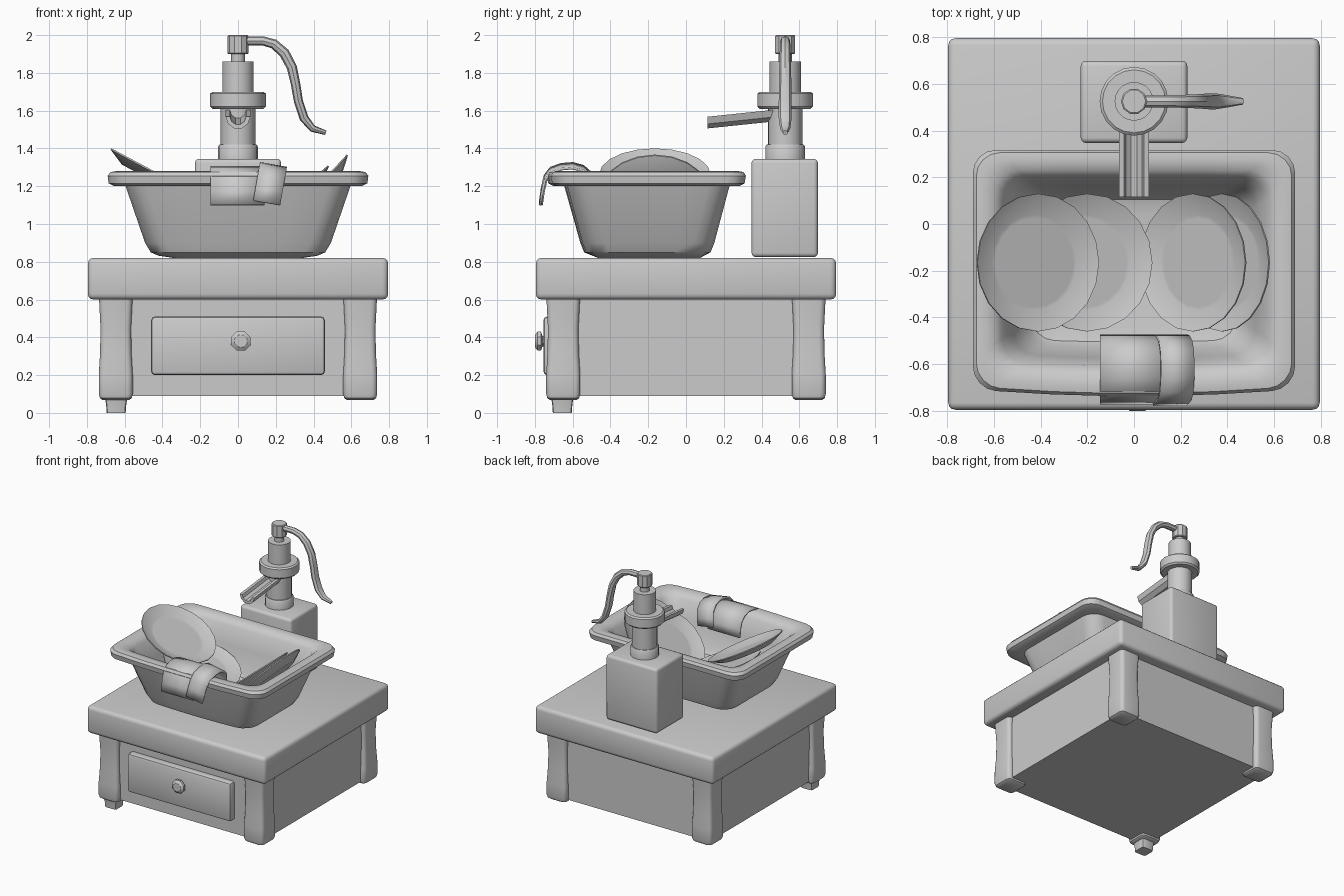
import bpy, bmesh, math
from mathutils import Matrix, Vector

if "Cube" in bpy.data.objects:
    bpy.data.objects.remove(bpy.data.objects["Cube"])


def finish(name, bm):
    bmesh.ops.recalc_face_normals(bm, faces=bm.faces)
    me = bpy.data.meshes.new(name)
    bm.to_mesh(me)
    bm.free()
    ob = bpy.data.objects.new(name, me)
    bpy.context.collection.objects.link(ob)
    return ob


def box(name, lo, hi, bevel=0.0, seg=3):
    bm = bmesh.new()
    lo, hi = Vector(lo), Vector(hi)
    bmesh.ops.create_cube(bm, size=1, matrix=Matrix.Translation((lo + hi) / 2)
                          @ Matrix.Diagonal((*(hi - lo), 1)))
    if bevel:
        bmesh.ops.bevel(bm, geom=bm.edges[:], offset=bevel, segments=seg,
                        profile=0.5, affect='EDGES')
    return finish(name, bm)


def loft(name, rings, closed=False):
    """Skin a list of equal-length point rings; cap the ends unless closed."""
    bm = bmesh.new()
    vs = [[bm.verts.new(p) for p in r] for r in rings]
    n = len(vs[0])
    pairs = list(zip(vs, vs[1:])) + ([(vs[-1], vs[0])] if closed else [])
    for a, b in pairs:
        for i in range(n):
            bm.faces.new((a[i], a[(i + 1) % n], b[(i + 1) % n], b[i]))
    if not closed:
        bm.faces.new(vs[0])
        bm.faces.new(vs[-1])
    return finish(name, bm)


def rrect(cx, cy, hx, hy, r, z, bulge=0.0, arc=4, edge=5):
    """Rounded rectangle ring with an optional outward bow on the -y side."""
    corners = []
    for k, (sx, sy) in enumerate([(1, 1), (-1, 1), (-1, -1), (1, -1)]):
        for i in range(arc + 1):
            a = math.radians(90 * k + 90 * i / arc)
            corners.append((sx * (hx - r) + r * math.cos(a),
                            sy * (hy - r) + r * math.sin(a)))
    pts = []
    for i, p in enumerate(corners):
        q = corners[(i + 1) % len(corners)]
        steps = edge if i % (arc + 1) == arc else 1
        pts += [(p[0] + (q[0] - p[0]) * t / steps, p[1] + (q[1] - p[1]) * t / steps)
                for t in range(steps)]
    return [(cx + x, cy + y - (bulge * (1 - (x / hx) ** 2) if y < -hy * 0.5 else 0), z)
            for x, y in pts]


def lathe(name, profile, sides, loc, rot=None):
    rings = [[(r * math.cos(math.tau * i / sides), r * math.sin(math.tau * i / sides), z)
              for i in range(sides)] for r, z in profile]
    ob = loft(name, rings)
    ob.data.transform(Matrix.Translation(loc) @ (rot or Matrix()))
    return ob


# Cabinet, drawer and knob
box("tabletop", (-.795, -.795, .6), (.795, .795, .82), .03)
box("cabinet_body", (-.70, -.70, .09), (.70, .70, .62))
box("drawer_front", (-.46, -.755, .2), (.46, -.68, .51), .02, 2)
lathe("drawer_knob", [(.03, 0), (.03, .02), (.055, .028), (.055, .045), (.035, .06)], 8,
      (.015, -.74, .38), Matrix.Rotation(math.radians(90), 4, 'X')
      @ Matrix.Rotation(math.radians(22.5), 4, 'Z'))

# Corner posts, slightly waisted
for sx in (-1, 1):
    for sy in (-1, 1):
        loft("corner_post", [rrect(sx * .647, sy * .65, h, h, .03, z, edge=1) for z, h in
             [(.068, .07), (.078, .084), (.1, .09), (.2, .09), (.32, .083), (.45, .081),
              (.55, .086), (.61, .089)]])

# Single small foot under the front left post
loft("foot", [rrect(-.645, -.655, h, h, .015, z, arc=2, edge=1) for z, h in
     [(0, .05), (.04, .053), (.075, .058)]])

# Wash basin: outside wall, rolled rim, inside wall
CY = -.195
basin = [(.82, .34, .27, .08, 0), (.832, .42, .29, .1, .01), (.85, .462, .325, .11, .02),
         (.9, .492, .345, .11, .02), (1.2, .595, .425, .11, .025),
         (1.2, .655, .475, .1, .03), (1.215, .685, .505, .1, .03),
         (1.255, .69, .512, .1, .03), (1.275, .675, .5, .1, .03),
         (1.28, .645, .47, .1, .03), (1.27, .6, .425, .1, .025), (1.24, .565, .395, .1, .02),
         (1.1, .52, .36, .1, .02), (.94, .465, .32, .1, .02), (.905, .44, .3, .1, .01),
         (.89, .39, .25, .1, 0)]
loft("wash_basin", [rrect(0, CY, hx, hy, r, z, b) for z, hx, hy, r, b in basin])

# Plates leaning against both ends
dish = [(.19, -.05), (.205, -.05), (.295, -.008), (.295, 0), (.205, -.036), (.19, -.036)]
for x, z, ang in [(-.41, 1.262, 28), (-.2, 1.075, 19), (.25, 1.12, -40), (.375, 1.152, -47)]:
    lathe("plate", dish, 20, (x, -.165, z), Matrix.Rotation(math.radians(ang), 4, 'Y'))


# Towel draped over the front rim, with a turned fold on top
def towel(name, x0, x1, lift, turn):
    line = [(-.765, 1.1), (-.755, 1.17), (-.74, 1.235), (-.71, 1.275), (-.66, 1.295),
            (-.6, 1.3), (-.545, 1.285), (-.505, 1.25), (-.485, 1.19), (-.48, 1.13)]
    bm = bmesh.new()
    rows = [[bm.verts.new((x, y - (lift if y < -.7 else 0) * .6, z + lift))
             for x in (x0, x1)] for y, z in line]
    for a, b in zip(rows, rows[1:]):
        bm.faces.new((a[0], a[1], b[1], b[0]))
    piv = Vector(((x0 + x1) / 2, 0, 1.2))
    bmesh.ops.rotate(bm, verts=bm.verts, cent=piv,
                     matrix=Matrix.Rotation(math.radians(turn), 3, 'Y'))
    ob = finish(name, bm)
    mod = ob.modifiers.new("thickness", 'SOLIDIFY')
    mod.thickness, mod.offset = .014, 0


towel("towel", -.145, .14, 0, 0)
towel("towel_fold", .095, .24, .01, 10)

# Hand pump: base block and turned column
PY = .525
box("pump_base", (-.228, .347, .825), (.228, .698, 1.345), .022, 3)
lathe("pump_column", [(.105, 1.33), (.105, 1.41), (.098, 1.42), (.092, 1.42), (.092, 1.61),
      (.135, 1.61), (.147, 1.622), (.147, 1.69), (.135, 1.7), (.083, 1.7), (.083, 1.86),
      (.036, 1.86), (.036, 1.9)], 20, (0, PY, 0))
lathe("pump_cap", [(.052, 1.9), (.056, 1.905), (.056, 1.995), (.05, 2.0)], 10, (0, PY, 0))

# Open spout channel
arc = [math.radians(180 + 36 * i) for i in range(6)]
section = [(.065 * math.cos(a), .065 * math.sin(a)) for a in arc] \
    + [(.042 * math.cos(a), .042 * math.sin(a)) for a in reversed(arc)]
loft("spout", [[(x, y, z + c) for x, z in section] for y, c in [(.115, 1.568), (.47, 1.605)]])

# Curved lever: (x, z, in-plane half width, sideways half width)
path = [(.03, 1.97, .024, .026), (.13, 1.97, .024, .026), (.19, 1.953, .026, .027),
        (.245, 1.905, .028, .029), (.285, 1.83, .027, .031), (.305, 1.74, .025, .033),
        (.32, 1.65, .024, .034), (.35, 1.56, .024, .034), (.395, 1.505, .019, .027),
        (.465, 1.483, .012, .014)]
rings = []
for i, (x, z, w, s) in enumerate(path):
    a, b = path[max(i - 1, 0)], path[min(i + 1, len(path) - 1)]
    n = Vector((a[1] - b[1], 0, b[0] - a[0])).normalized()
    rings.append([Vector((x, PY, z)) + n * w * math.cos(math.tau * k / 8)
                  + Vector((0, s * math.sin(math.tau * k / 8), 0)) for k in range(8)])
loft("pump_lever", rings)

# Smooth shading with crisp corners
for ob in bpy.context.collection.objects:
    ob.select_set(True)
    bpy.context.view_layer.objects.active = ob
bpy.ops.object.shade_smooth_by_angle(angle=math.radians(35))
